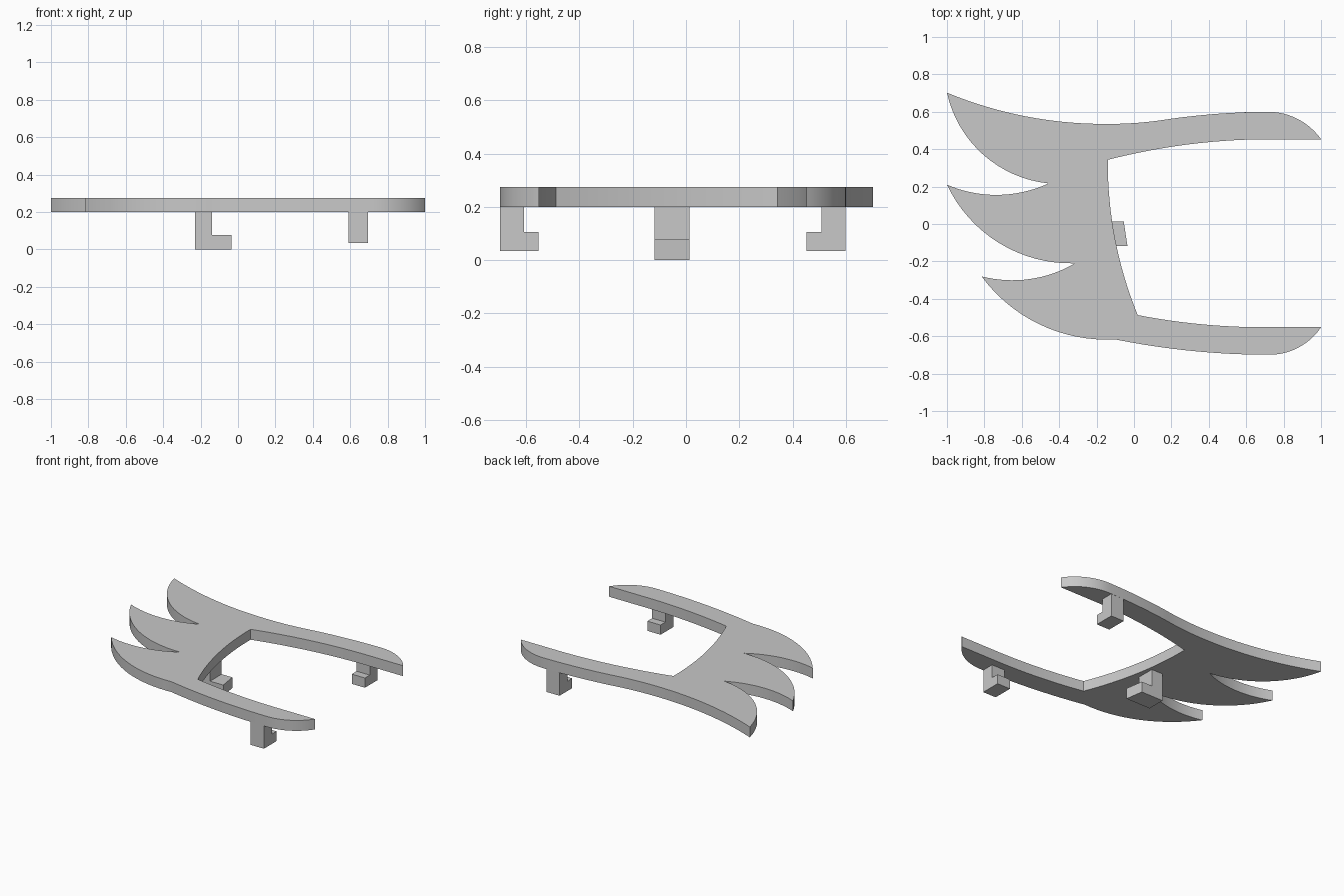
import bpy, bmesh, math
from mathutils import Vector

cube = bpy.data.objects.get("Cube")
if cube:
    bpy.data.objects.remove(cube, do_unlink=True)

grey = bpy.data.materials.new("plain grey")
grey.use_nodes = True
GREY = (0.58, 0.58, 0.58, 1)
grey.diffuse_color = GREY
grey.node_tree.nodes["Principled BSDF"].inputs["Base Color"].default_value = GREY


def arc(a, b, sag, steps=16):
    """Points of a circular arc from a towards b; positive sag bulges left of travel."""
    a, b = Vector(a), Vector(b)
    if not sag:
        return [a]
    chord = b - a
    side = Vector((-chord.y, chord.x)).normalized()
    half = 2 * math.atan(2 * abs(sag) / chord.length)
    radius = chord.length / 2 / math.sin(half)
    pts = []
    for i in range(steps):
        t = half * (2 * i / steps - 1)
        along = chord.normalized() * radius * math.sin(t)
        out = side * math.copysign(radius * (math.cos(t) - math.cos(half)), sag)
        pts.append((a + b) / 2 + along + out)
    return pts


def prism(name, outline, offset, smooth=False):
    """Extrude a closed 3D outline along an offset."""
    bm = bmesh.new()
    face = bm.faces.new([bm.verts.new(p) for p in outline])
    top = bmesh.ops.extrude_face_region(bm, geom=[face], use_keep_orig=True)
    bmesh.ops.translate(bm, vec=offset,
                        verts=[v for v in top["geom"] if isinstance(v, bmesh.types.BMVert)])
    bmesh.ops.recalc_face_normals(bm, faces=bm.faces)
    mesh = bpy.data.meshes.new(name)
    bm.to_mesh(mesh)
    bm.free()
    mesh.materials.append(grey)
    obj = bpy.data.objects.new(name, mesh)
    bpy.context.collection.objects.link(obj)
    if smooth:
        bpy.ops.object.select_all(action='DESELECT')
        obj.select_set(True)
        bpy.context.view_layer.objects.active = obj
        bpy.ops.object.shade_smooth_by_angle(angle=math.radians(30))
    return obj


# Clawed plate: each corner with the bulge of the edge that follows it
edges = [
    ((-1, .702), -.043),          # back edge
    ((-.15, .535), -.0075),
    ((.2, .563), .0085),
    ((.72, .6), .038),            # back arm tip
    ((1, .453), 0),
    ((.7, .453), -.026),          # inside of the opening
    ((-.14, .343), -.042),
    ((.02, -.487), -.0164),
    ((.7, -.552), 0),
    ((1, -.552), .04),            # front arm tip
    ((.72, -.699), .0205),
    ((-.1, -.617), .1),           # front claw
    ((-.815, -.28), -.05),
    ((-.315, -.21), .12),         # middle claw
    ((-1, .21), -.058),
    ((-.457, .217), .118),        # back claw
]
outline = []
for i, (p, sag) in enumerate(edges):
    outline += arc(p, edges[(i + 1) % len(edges)][0], sag)
prism("clawed_plate", [(p.x, p.y, .2) for p in outline], (0, 0, .075), smooth=True)


def hook(stem, foot, low, step, top=.2):
    """L-shaped profile: stem from 0, foot reaching further along."""
    return [(0, top), (0, low), (foot, low), (foot, step), (stem, step), (stem, top)]


# Hooks under the arms, feet pointing inwards
for name, y, inward in (("front_arm_hook", -.698, 1), ("back_arm_hook", .598, -1)):
    prism(name, [(.59, y + inward * u, z) for u, z in hook(.09, .145, .035, .105)], (.105, 0, 0))

# Hook under the spine, its foot ending on a slant along the opening
spine_hook = prism("spine_hook", [(-.231 + u, -.118, z) for u, z in hook(.091, .196, 0, .077)],
                   (0, .132, 0))
for v in spine_hook.data.vertices:
    if v.co.x > -.1 and v.co.y > 0:
        v.co.x -= .02
